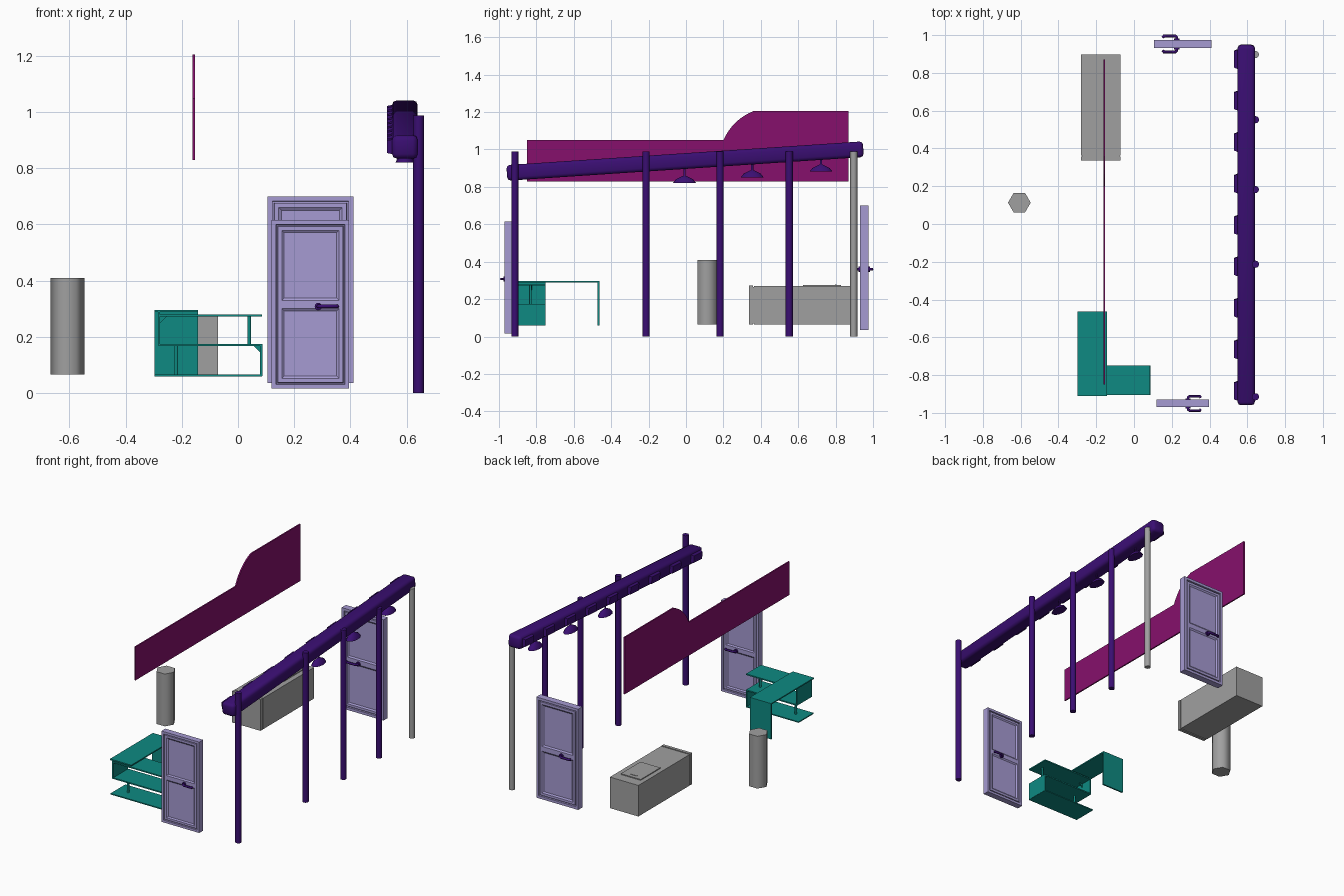
import bpy, bmesh, math
from mathutils import Vector, Matrix

if "Cube" in bpy.data.objects:
    bpy.data.objects.remove(bpy.data.objects["Cube"])


def material(name, rgb):
    lin = [((c / 255 + 0.055) / 1.055) ** 2.4 for c in rgb] + [1]
    m = bpy.data.materials.new(name)
    m.use_nodes = True
    m.diffuse_color = lin
    m.node_tree.nodes["Principled BSDF"].inputs["Base Color"].default_value = lin
    return m


PURPLE = material("deep purple", (58, 14, 114))
MAGENTA = material("magenta", (134, 16, 108))
TEAL = material("teal", (14, 138, 130))
GREY = material("grey", (160, 160, 160))
LAVENDER = material("lavender", (166, 155, 210))


def finish(name, bm, mat, smooth=False):
    bmesh.ops.recalc_face_normals(bm, faces=bm.faces)
    me = bpy.data.meshes.new(name)
    bm.to_mesh(me)
    bm.free()
    ob = bpy.data.objects.new(name, me)
    bpy.context.collection.objects.link(ob)
    me.materials.append(mat)
    if smooth:
        bpy.ops.object.select_all(action="DESELECT")
        ob.select_set(True)
        bpy.context.view_layer.objects.active = ob
        bpy.ops.object.shade_smooth_by_angle(angle=math.radians(65))
    return ob


def add_box(bm, lo, hi):
    lo, hi = Vector(lo), Vector(hi)
    m = Matrix.Translation((lo + hi) / 2) @ Matrix.Diagonal((*(hi - lo), 1))
    return bmesh.ops.create_cube(bm, size=1, matrix=m)["verts"]


def box(name, lo, hi, mat):
    bm = bmesh.new()
    add_box(bm, lo, hi)
    return finish(name, bm, mat)


def cylinder(name, x, y, z0, z1, r, sides, mat):
    bm = bmesh.new()
    bmesh.ops.create_cone(bm, cap_ends=True, segments=sides, radius1=r, radius2=r, depth=z1 - z0,
                          matrix=Matrix.Translation((x, y, (z0 + z1) / 2)))
    return finish(name, bm, mat, True)


def prism(name, points, offset, mat):
    bm = bmesh.new()
    face = bm.faces.new([bm.verts.new(p) for p in points])
    ext = bmesh.ops.extrude_face_region(bm, geom=[face])["geom"]
    bmesh.ops.translate(bm, vec=offset, verts=[v for v in ext if isinstance(v, bmesh.types.BMVert)])
    return finish(name, bm, mat)


# Sign board with a raised, curved shoulder
a, b, c = Vector((0.2, 1.05)), Vector((0.25, 1.16)), Vector((0.36, 1.205))
arc = [a * (1 - t) ** 2 + b * 2 * t * (1 - t) + c * t * t for t in [i / 8 for i in range(9)]]
outline = [(-0.85, 0.83), (-0.85, 1.05)] + [tuple(p) for p in arc] + [(0.87, 1.205), (0.87, 0.83)]
prism("sign_board", [(-0.162, y, z) for y, z in outline], (0.009, 0, 0), MAGENTA)

# Posts under the beam
for i, y in enumerate((-0.915, -0.213, 0.182, 0.552, 0.897)):
    cylinder(f"post_{i + 1}", 0.643, y, 0, 0.988, 0.019, 12, GREY if i == 4 else PURPLE)

# Sloping beam with rounded edges
slope = 0.0665
bm = bmesh.new()
add_box(bm, (-0.046, -0.955, -0.042), (0.046, 0.955, 0.042))
bmesh.ops.bevel(bm, geom=bm.edges[:], offset=0.018, segments=2, profile=0.5, affect="EDGES")
tilt = Matrix.Translation((0.594, -0.005, 0.938)) @ Matrix.Rotation(math.atan(slope), 4, "X")
beam = finish("beam", bm, PURPLE, True)
beam.matrix_world = tilt

# Row of tapered pads along the inner side of the beam
for i in range(9):
    y = (i - 4) * 0.22
    bm = bmesh.new()
    verts = add_box(bm, (-0.064, y - 0.055, -0.028), (-0.035, y + 0.055, 0.028))
    for v in verts:
        if v.co.x < -0.05:
            v.co.y = y + (v.co.y - y) * 0.8
            v.co.z *= 0.8
    finish(f"beam_pad_{i + 1}", bm, PURPLE).matrix_world = tilt

# Hanging lamps: flared shade lofted up to a thin stem
for i, y in enumerate((-0.008, 0.354, 0.722)):
    bm = bmesh.new()
    rings = []
    for r, h in ((0.062, 0), (0.046, 0.02), (0.014, 0.036), (0.006, 0.039), (0.006, 0.09)):
        rings.append([bm.verts.new((0.595 + 0.55 * r * math.cos(k * math.pi / 6),
                                    y + r * math.sin(k * math.pi / 6),
                                    0.821 + 0.083 * y + h)) for k in range(12)])
    for lower, upper in zip(rings, rings[1:]):
        for k in range(12):
            j = (k + 1) % 12
            bm.faces.new((lower[k], lower[j], upper[j], upper[k]))
    bm.faces.new(rings[0])
    bm.faces.new(rings[-1])
    finish(f"lamp_{i + 1}", bm, PURPLE, True)


# Doors: frame, groove, slab and two sunken panels on both sides, with lever handles
def door(name, place):
    bm = bmesh.new()
    add_box(bm, (-0.138, -0.02, 0), (0.138, 0.02, 0.6))
    for s in (-1, 1):
        bm.normal_update()
        face = next(f for f in bm.faces if f.normal.y * s > 0.9)
        for thick, depth in ((0.022, 0), (0.001, -0.01), (0.007, 0), (0.001, 0.008)):
            bmesh.ops.inset_region(bm, faces=[face], thickness=thick, depth=depth)
            bm.normal_update()
        bmesh.ops.bisect_plane(bm, geom=[face, *face.edges, *face.verts],
                               plane_co=(0, 0, 0.3), plane_no=(0, 0, 1))
        bm.normal_update()
        panels = [f for f in bm.faces if f.normal.y * s > 0.9 and f.calc_area() > 0.03]
        for thick, depth in ((0.02, 0), (0.012, -0.006)):
            bmesh.ops.inset_individual(bm, faces=panels, thickness=thick, depth=depth)
            bm.normal_update()
    finish(name, bm, LAVENDER).matrix_world = place
    for side, s in (("outer", -1), ("inner", 1)):
        cu = bpy.data.curves.new(f"{name}_{side}_handle", "CURVE")
        cu.dimensions = "3D"
        cu.bevel_depth = 0.007
        cu.bevel_resolution = 1
        cu.use_fill_caps = True
        path = ((0.028, 0.012), (0.028, 0.032), (0.036, 0.038), (0.09, 0.038), (0.096, 0.03))
        sp = cu.splines.new("POLY")
        sp.points.add(len(path) - 1)
        for p, (x, y) in zip(sp.points, path):
            p.co = (x, y * s, 0.293, 1)
        cu.materials.append(PURPLE)
        handle = bpy.data.objects.new(cu.name, cu)
        bpy.context.collection.objects.link(handle)
        handle.matrix_world = place
        bm = bmesh.new()
        bmesh.ops.create_cone(bm, cap_ends=True, segments=12, radius1=0.013, radius2=0.013, depth=0.01,
                              matrix=Matrix.Translation((0.028, s * 0.022, 0.293))
                              @ Matrix.Rotation(math.pi / 2, 4, "X"))
        finish(f"{name}_{side}_rose", bm, PURPLE, True).matrix_world = place


door("front_door", Matrix.Translation((0.258, -0.95, 0.015)))
door("back_door", Matrix.Translation((0.258, 0.953, 0.035))
     @ Matrix.Rotation(math.pi, 4, "Z") @ Matrix.Scale(1.108, 4))

# Hexagonal pillar
cylinder("pillar", -0.607, 0.113, 0.065, 0.41, 0.06, 6, GREY).data.transform(
    Matrix.Translation((-0.607, 0.113, 0)) @ Matrix.Rotation(math.pi / 6, 4, "Z")
    @ Matrix.Translation((0.607, -0.113, 0)))

# Chest with an end plate and a raised lid
box("chest_body", (-0.28, 0.363, 0.065), (-0.072, 0.897, 0.27), GREY)
box("chest_neck", (-0.275, 0.355, 0.07), (-0.077, 0.37, 0.265), GREY)
box("chest_end_plate", (-0.28, 0.337, 0.065), (-0.072, 0.357, 0.272), GREY)
box("chest_lid", (-0.25, 0.625, 0.268), (-0.105, 0.83, 0.276), GREY)
box("lid_grip", (-0.205, 0.797, 0.275), (-0.16, 0.805, 0.278), GREY)

# Corner desk: top and end panel
box("desk_top", (-0.298, -0.91, 0.288), (-0.143, -0.462, 0.296), TEAL)
box("desk_end_panel", (-0.298, -0.472, 0.06), (-0.143, -0.462, 0.29), TEAL)

# Stepped shelves beside the desk
Y0, Y1 = -0.905, -0.75
box("upper_shelf", (-0.283, Y0, 0.272), (0.086, Y1, 0.28), TEAL)
box("middle_shelf", (-0.283, Y0, 0.167), (0.086, Y1, 0.175), TEAL)
box("lower_shelf", (-0.298, Y0, 0.059), (0.086, Y1, 0.066), TEAL)
box("upper_side_panel", (-0.285, Y0, 0.168), (-0.277, Y1, 0.288), TEAL)
box("lower_side_panel", (0.079, Y0, 0.06), (0.087, Y1, 0.174), TEAL)
cylinder("upper_shelf_post", 0.04, -0.832, 0.172, 0.275, 0.007, 8, TEAL)
cylinder("lower_shelf_post", -0.22, -0.832, 0.063, 0.17, 0.007, 8, TEAL)
for name, x, z, s in (("upper_gusset", -0.278, 0.273, 1), ("lower_gusset", 0.08, 0.168, -1)):
    prism(name, [(x, -0.83, z), (x + s * 0.025, -0.83, z), (x, -0.83, z - 0.025)], (0, 0.006, 0), TEAL)
